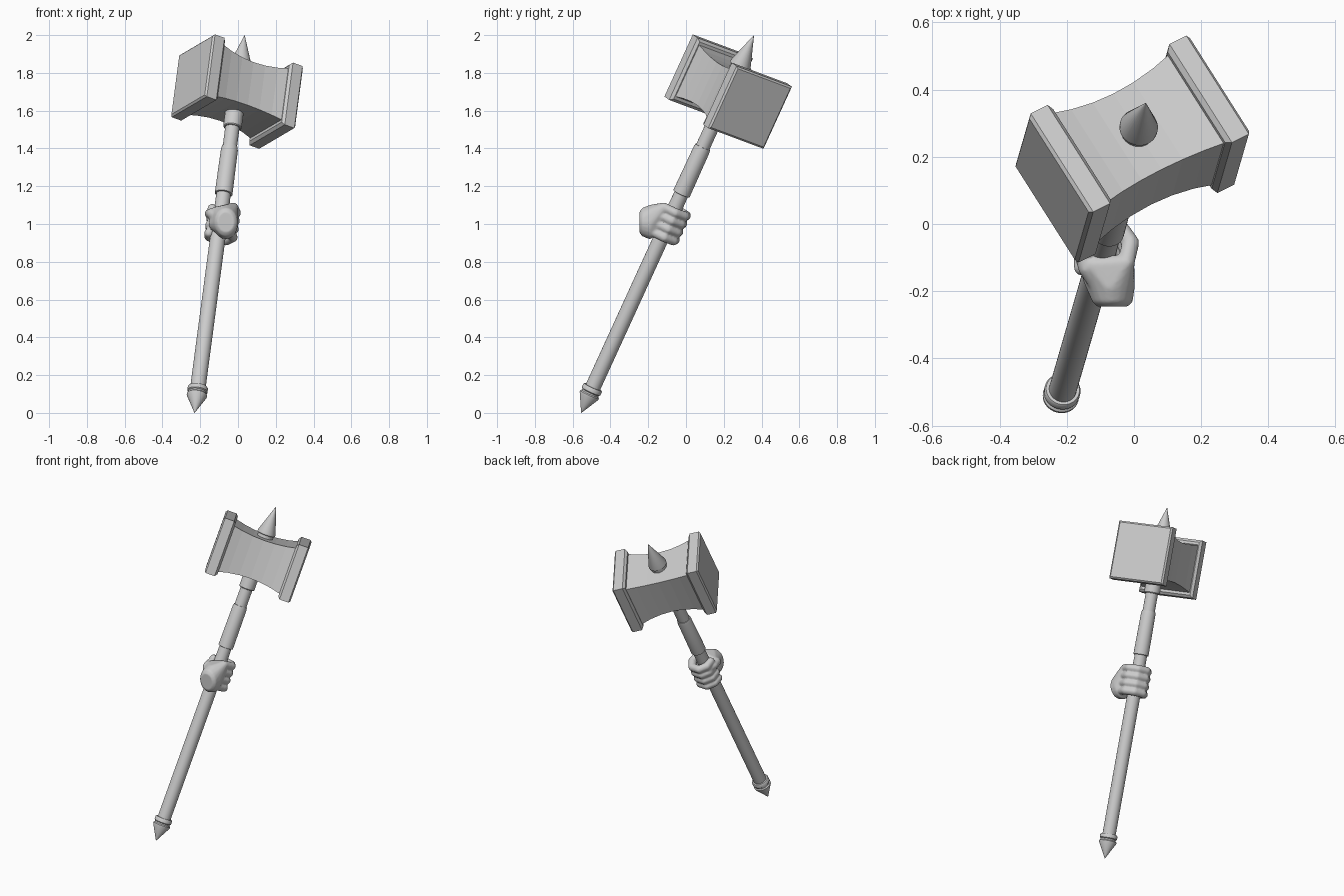
import bpy, bmesh, math
from mathutils import Vector, Matrix

if "Cube" in bpy.data.objects:
    bpy.data.objects.remove(bpy.data.objects["Cube"])

# Tilted frame: X along head, Y across head, Z along shaft
d = Vector((0.265, 0.915, 2.0)).normalized()
w = Vector((0.512, -0.803, 0.305))
w = (w - d * w.dot(d)).normalized()
h = d.cross(w)
base = Vector((-0.23, -0.555, 0.0))
FRAME = Matrix.Translation(base) @ Matrix((h, -w, d)).transposed().to_4x4()
HEAD_T = 1.884


def finish(name, bm, matrix=None, angle=None):
    bmesh.ops.recalc_face_normals(bm, faces=bm.faces)
    me = bpy.data.meshes.new(name)
    bm.to_mesh(me)
    bm.free()
    ob = bpy.data.objects.new(name, me)
    bpy.context.collection.objects.link(ob)
    if matrix:
        ob.matrix_world = matrix
    if angle:
        bpy.ops.object.select_all(action='DESELECT')
        ob.select_set(True)
        bpy.context.view_layer.objects.active = ob
        bpy.ops.object.shade_smooth_by_angle(angle=math.radians(angle))
    return ob


def loft(bm, rings):
    vs = [[bm.verts.new(p) for p in r] for r in rings]
    for a, b in zip(vs, vs[1:]):
        for i in range(len(a)):
            j = (i + 1) % len(a)
            bm.faces.new((a[i], a[j], b[j], b[i]))
    bm.faces.new(vs[0])
    bm.faces.new(vs[-1])


def turned(name, profile, n=32):
    """Round part from (radius, distance along shaft) pairs."""
    bm = bmesh.new()
    loft(bm, [[(r * math.cos(k * math.tau / n), r * math.sin(k * math.tau / n), t)
               for k in range(n)] for r, t in profile])
    return finish(name, bm, FRAME, 35)


def boxed(name, sections):
    """Rectangular sections (position along head, half width, half height)."""
    bm = bmesh.new()
    loft(bm, [[(s, y * b, HEAD_T + z * a) for y, z in ((-1, -1), (1, -1), (1, 1), (-1, 1))]
              for s, b, a in sections])
    return finish(name, bm, FRAME)


# Shaft and its fittings
turned("shaft", [(0.041, 0.12), (0.041, 1.1), (0.038, 1.3), (0.038, 1.82)])
turned("grip", [(0.041, 1.283), (0.047, 1.285), (0.047, 1.31), (0.045, 1.54), (0.042, 1.56)])
turned("neck_collar", [(0.045, 1.672), (0.049, 1.677), (0.049, 1.80)])
turned("pommel", [(0.0005, 0), (0.054, 0.1), (0.054, 0.108), (0.048, 0.114), (0.048, 0.122),
                  (0.054, 0.127), (0.054, 0.146), (0.05, 0.152), (0.04, 0.152)])
turned("top_spike", [(0.05, 1.95), (0.05, 2.03), (0.057, 2.034), (0.057, 2.046),
                     (0.0005, 2.215)])

# Concave head block with a chamfered plate on each end
N = 6
boxed("head_block", [(u * 0.215, 0.140 + 0.025 * u * u, 0.126 + 0.028 * u * u)
                     for u in (-1 + 2 * i / N for i in range(N + 1))])
for side, name in ((-1, "left_plate"), (1, "right_plate")):
    boxed(name, [(side * s, r, r) for s, r in
                 ((0.2, 0.167), (0.213, 0.182), (0.272, 0.182), (0.281, 0.172))])

# Fist: palm hull, curled fingers and thumb fused together
g = (Vector((1, 0, 0)) - d * d.x).normalized()
f = d.cross(g)
hand = bmesh.new()


def hull(parts, extra=()):
    bm = bmesh.new()
    for p, r in parts:
        bmesh.ops.create_icosphere(bm, subdivisions=2, radius=r,
                                   matrix=Matrix.Translation(p))
    for p in extra:
        bm.verts.new(p)
    res = bmesh.ops.convex_hull(bm, input=bm.verts)
    junk = {e for e in res["geom_interior"] + res["geom_unused"]
            if isinstance(e, bmesh.types.BMVert)}
    bmesh.ops.delete(bm, geom=list(junk), context='VERTS')
    tmp = bpy.data.meshes.new("tmp")
    bm.to_mesh(tmp)
    bm.free()
    hand.from_mesh(tmp)
    bpy.data.meshes.remove(tmp)


def chain(parts):
    for a, b in zip(parts, parts[1:]):
        hull((a, b))


knuckles = []
for t in (1.045, 1.093, 1.141, 1.188):
    pts = []
    for ang, rad in ((-40, 0.084), (10, 0.08), (55, 0.078), (100, 0.072),
                     (145, 0.06), (190, 0.05)):
        a = math.radians(ang)
        pts.append((base + d * t + (g * math.cos(a) + f * math.sin(a)) * rad, 0.026))
    knuckles.append(pts[0])
    chain(pts)
wrist = [Vector((-0.064 + rx * math.cos(k * math.tau / 20), y,
                 1.01 + rz * math.sin(k * math.tau / 20)))
         for y, rx, rz in ((-0.246, 0.045, 0.055), (-0.232, 0.06, 0.075), (-0.19, 0.066, 0.092))
         for k in range(20)]
hull(knuckles + [(base + d * 1.08 - f * 0.05 - g * 0.025, 0.03),
                 (base + d * 1.15 - f * 0.05 - g * 0.025, 0.03)], wrist)
chain([(Vector((-0.095, -0.185, 1.03)), 0.036), (Vector((-0.137, -0.13, 1.055)), 0.03),
       (Vector((-0.152, -0.085, 1.055)), 0.025), (Vector((-0.14, -0.045, 1.04)), 0.022)])

fist = finish("fist", hand)
rm = fist.modifiers.new("fuse", 'REMESH')
rm.mode = 'VOXEL'
rm.voxel_size = 0.006
rm.use_smooth_shade = True
sm = fist.modifiers.new("soften", 'SMOOTH')
sm.factor = 0.5
sm.iterations = 4
